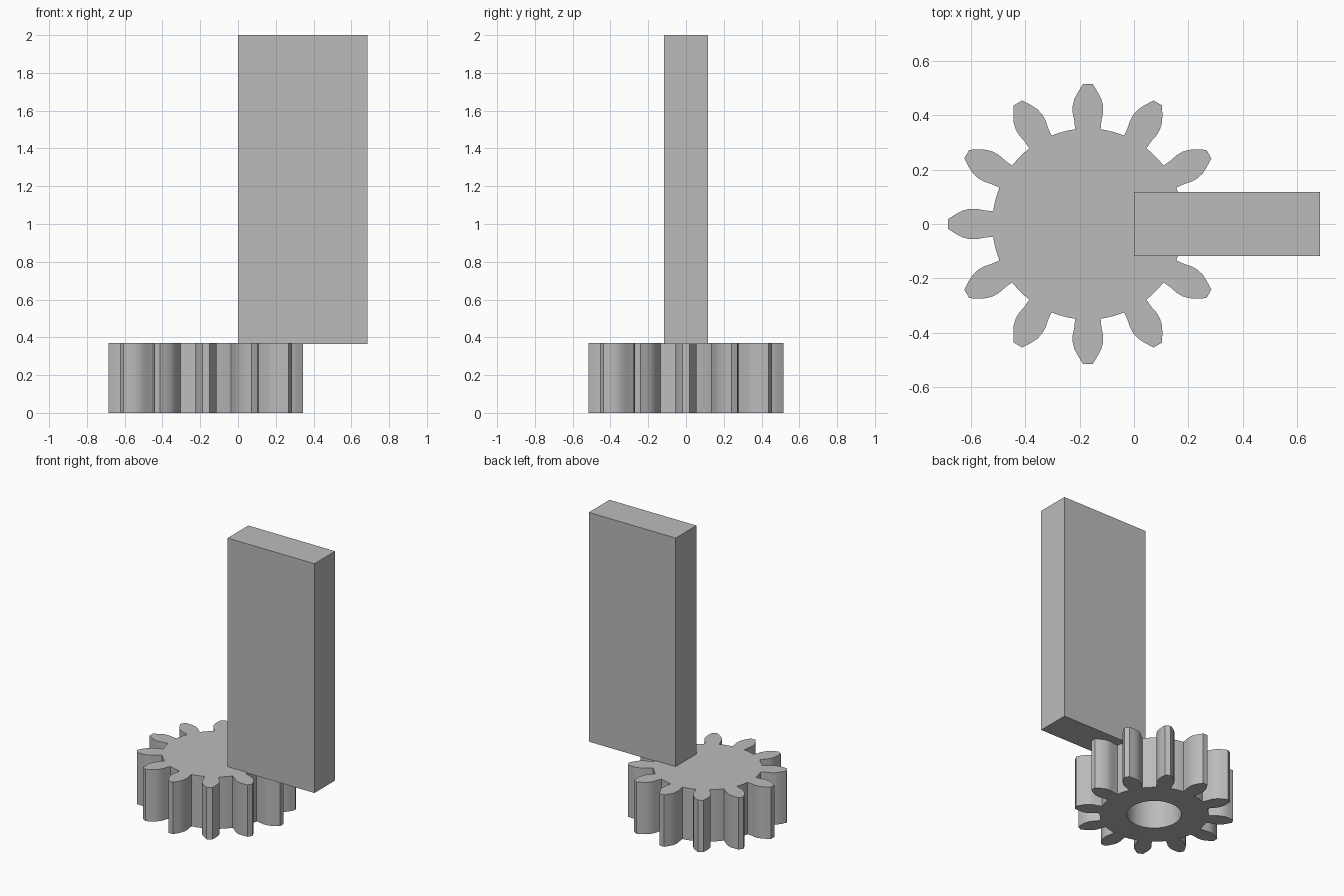
import bpy, bmesh
from math import sin, cos, pi, radians, atan2, hypot

cube = bpy.data.objects.get("Cube")
if cube:
    bpy.data.objects.remove(cube, do_unlink=True)

grey = bpy.data.materials.new("plain grey")
grey.use_nodes = True
colour = (0.5, 0.5, 0.5, 1)
grey.diffuse_color = colour
grey.node_tree.nodes["Principled BSDF"].inputs["Base Color"].default_value = colour

TEETH = 12
GEAR_X = -0.17
GEAR_H = 0.37
ROOT_R = 0.352
BORE_R = 0.176
BORE_DEPTH = 0.3


def gear_outline():
    """Tooth flanks as (distance, half width), joined by root arcs."""
    flank = [(0.349, 0.047), (0.38, 0.05), (0.41, 0.056), (0.435, 0.056),
             (0.46, 0.05), (0.485, 0.037), (0.515, 0.018)]
    tooth = [(r, -w) for r, w in flank] + [(r, w) for r, w in reversed(flank)]
    step = 2 * pi / TEETH
    edge = atan2(flank[0][1], flank[0][0])
    points = []
    for i in range(TEETH):
        a = i * step
        points += [(x * cos(a) - y * sin(a), x * sin(a) + y * cos(a)) for x, y in tooth]
        for k in (1, 2, 3):
            b = a + edge + (step - 2 * edge) * k / 4
            points.append((ROOT_R * cos(b), ROOT_R * sin(b)))
    return points


def prism(name, outline, bottom, top, x=0):
    """Closed extrusion of an outline between two heights."""
    bm = bmesh.new()
    base = bm.faces.new([bm.verts.new((px, py, bottom)) for px, py in outline])
    ext = bmesh.ops.extrude_face_region(bm, geom=[base], use_keep_orig=True)
    verts = [v for v in ext["geom"] if isinstance(v, bmesh.types.BMVert)]
    bmesh.ops.translate(bm, verts=verts, vec=(0, 0, top - bottom))
    bmesh.ops.recalc_face_normals(bm, faces=bm.faces)
    mesh = bpy.data.meshes.new(name)
    bm.to_mesh(mesh)
    bm.free()
    mesh.materials.append(grey)
    obj = bpy.data.objects.new(name, mesh)
    obj.location.x = x
    bpy.context.collection.objects.link(obj)
    return obj


def select_only(obj):
    bpy.ops.object.select_all(action='DESELECT')
    obj.select_set(True)
    bpy.context.view_layer.objects.active = obj


# Gear wheel with a blind bore in its underside
gear = prism("gear_wheel", gear_outline(), 0, GEAR_H, GEAR_X)
circle = [(BORE_R * cos(2 * pi * i / 48), BORE_R * sin(2 * pi * i / 48)) for i in range(48)]
cutter = prism("bore_cutter", circle, -0.1, BORE_DEPTH, GEAR_X)
cutter.hide_render = True
cut = gear.modifiers.new("bore", 'BOOLEAN')
cut.operation = 'DIFFERENCE'
cut.solver = 'EXACT'
cut.object = cutter
select_only(gear)
bpy.ops.object.modifier_apply(modifier=cut.name)
bpy.data.objects.remove(cutter, do_unlink=True)
bpy.ops.object.shade_smooth_by_angle(angle=radians(28))

# Upright slab standing over the edge of the gear
W, D = 0.685, 0.117
prism("upright_slab", [(0, -D), (W, -D), (W, D), (0, D)], 0.365, 2)
